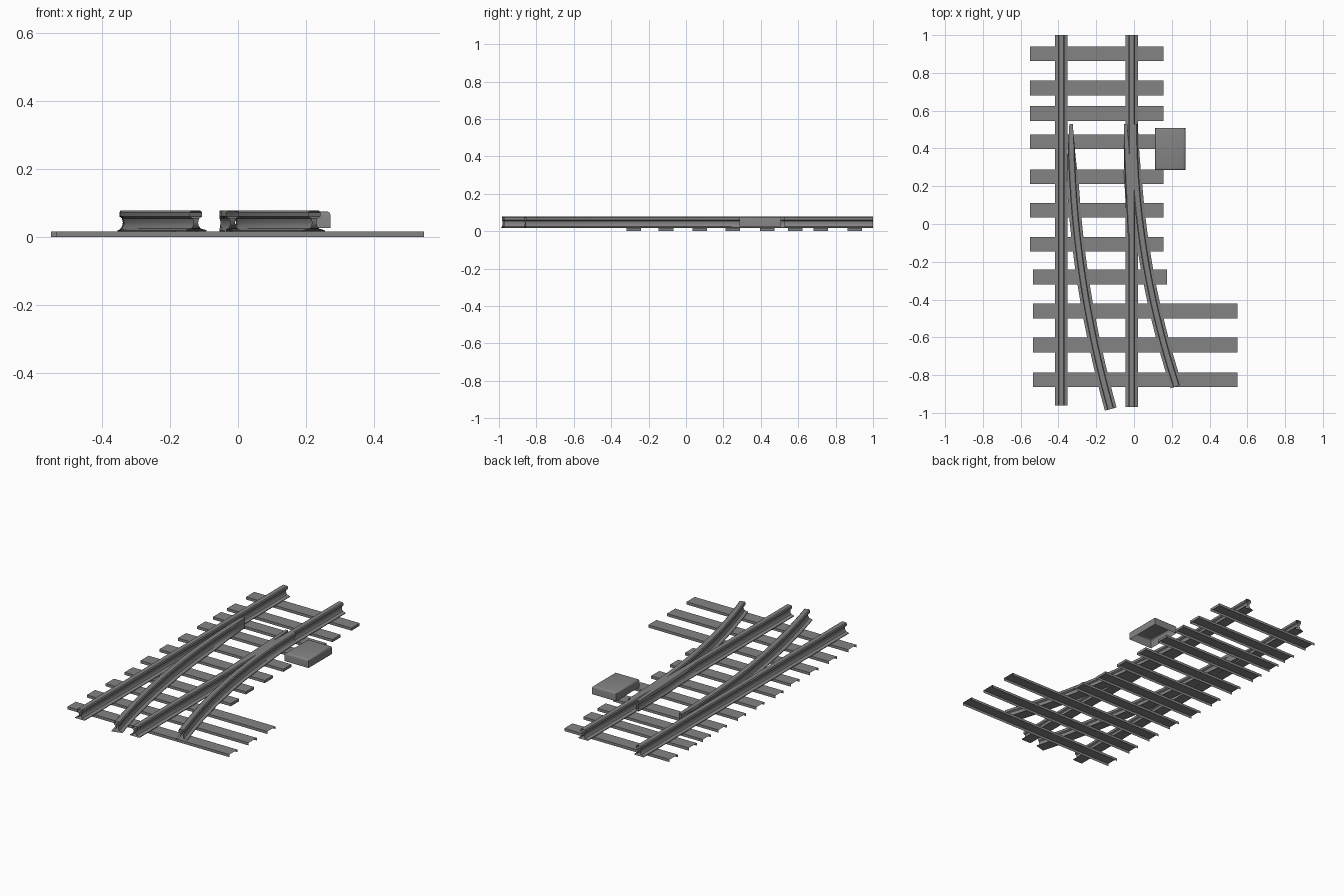
import bpy, bmesh
from mathutils import Vector

cube = bpy.data.objects.get("Cube")
if cube:
    bpy.data.objects.remove(cube, do_unlink=True)

steel = bpy.data.materials.new("steel_grey")
steel.use_nodes = True
GREY = (0.23, 0.23, 0.23, 1)
steel.diffuse_color = GREY
steel.node_tree.nodes["Principled BSDF"].inputs["Base Color"].default_value = GREY


def finish(bm, name, smooth=False):
    bmesh.ops.recalc_face_normals(bm, faces=bm.faces)
    mesh = bpy.data.meshes.new(name)
    bm.to_mesh(mesh)
    bm.free()
    mesh.materials.append(steel)
    obj = bpy.data.objects.new(name, mesh)
    bpy.context.collection.objects.link(obj)
    if smooth:
        bpy.ops.object.select_all(action='DESELECT')
        obj.select_set(True)
        bpy.context.view_layer.objects.active = obj
        bpy.ops.object.shade_smooth_by_angle(angle=0.6)
    return obj


# Half of the rail section: foot, curved web, head
HALF = [(0.032, 0.016), (0.032, 0.020), (0.014, 0.025), (0.008, 0.033),
        (0.006, 0.043), (0.009, 0.055), (0.018, 0.060), (0.018, 0.073),
        (0.013, 0.078)]
SECTION = HALF + [(-x, z) for x, z in reversed(HALF)]


def rail(name, path, width=lambda y: 1.0):
    """Sweep the open-ended section along a path; width limits the half-width."""
    bm = bmesh.new()
    rings = []
    for i, p in enumerate(path):
        a, b = path[max(i - 1, 0)], path[min(i + 1, len(path) - 1)]
        along = (b - a).normalized()
        side = Vector((-along.y, along.x))
        w = width(p.y)
        ring = []
        for x, z in SECTION:
            q = p + side * max(-w, min(w, x))
            ring.append(bm.verts.new((q.x, q.y, z)))
        rings.append(ring)
    n = len(SECTION)
    for r, s in zip(rings, rings[1:]):
        for j in range(n):
            k = (j + 1) % n
            bm.faces.new((r[j], r[k], s[k], s[j]))
    return finish(bm, name, True)


def curve_path(x0, bend, start, end, steps=28):
    ys = [start + (end - start) * i / steps for i in range(steps + 1)]
    return [Vector((x0 + bend * (start - y) ** 2, y)) for y in ys]


def taper(y):
    return 0.009 + 0.023 * max(0.0, min(1.0, (0.53 - y) / 0.33))


# Straight rails
rail("right_straight_rail", [Vector((-0.385, 1)), Vector((-0.385, -0.96))])
rail("left_straight_rail", [Vector((-0.012, 1)), Vector((-0.012, -0.97))])

# Diverging rails and the straight switch blade
rail("curved_switch_rail", curve_path(-0.333, 0.092, 0.53, -0.98), taper)
rail("curved_outer_rail", curve_path(0.0, 0.1165, 0.53, -0.86),
     lambda y: 0.016 + taper(y) / 2)
rail("straight_switch_blade", [Vector((-0.045, 0.53)), Vector((-0.03, 0.25)),
                               Vector((-0.015, -0.05))],
     lambda y: min(taper(y), 0.022))


def hollow_box(name, lo, hi, open_sides=()):
    """Box shell without its bottom and without any listed x ends."""
    bm = bmesh.new()
    bmesh.ops.create_cube(bm, size=1)
    drop = [f for f in bm.faces
            if f.normal.z < -0.5 or any(f.normal.x * s > 0.5 for s in open_sides)]
    bmesh.ops.delete(bm, geom=drop, context='FACES')
    for v in bm.verts:
        v.co = [l + (c + 0.5) * (h - l) for c, l, h in zip(v.co, lo, hi)]
    return bm


# Sleepers
def sleeper(i, y, x0, x1, ends):
    bm = hollow_box("sleeper", (x0, y - 0.039, 0), (x1, y + 0.039, 0.016), ends)
    finish(bm, "sleeper_%d" % i)


rows = [0.902, 0.72, 0.585, 0.435, 0.25, 0.073, -0.107, -0.28, -0.46, -0.64, -0.825]
for i, y in enumerate(rows):
    if i < 7:
        sleeper(i, y, -0.55, 0.155, (-1,))
    elif i == 7:
        sleeper(i, y, -0.535, 0.175, (-1,))
    else:
        sleeper(i, y, -0.535, 0.547, (-1, 1))

# Switch machine housing, hollow below with rounded upper edges
bm = hollow_box("switch_box", (0.112, 0.285, 0.026), (0.272, 0.508, 0.076))
top_edges = [e for e in bm.edges if all(v.co.z > 0.07 for v in e.verts)]
bmesh.ops.bevel(bm, geom=top_edges, offset=0.012, segments=3, profile=0.5,
                affect='EDGES')
finish(bm, "switch_box", True)
